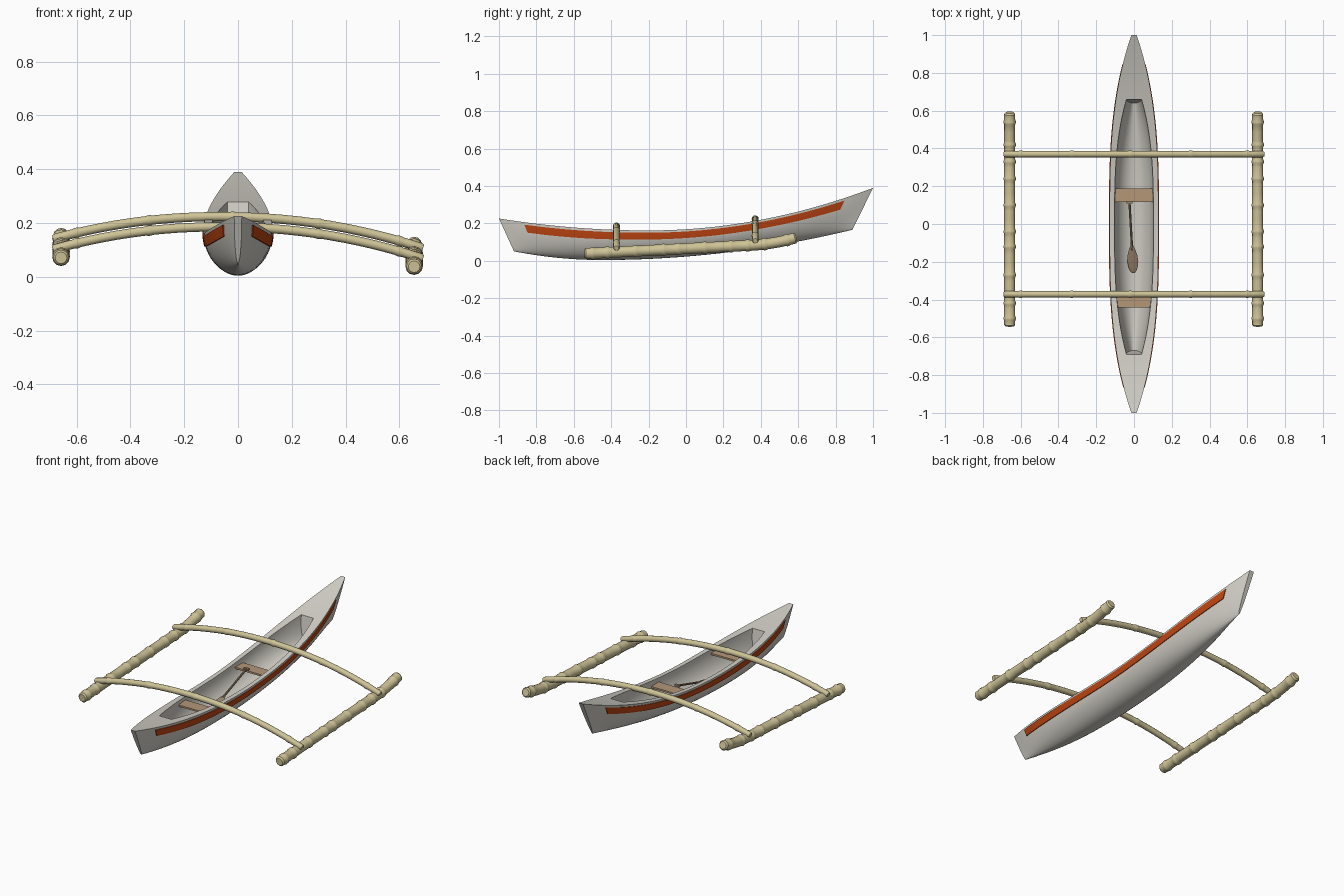
import bpy, bmesh, math
from mathutils import Vector

if "Cube" in bpy.data.objects:
    bpy.data.objects.remove(bpy.data.objects["Cube"])


def material(name, rgb):
    m = bpy.data.materials.new(name)
    m.use_nodes = True
    m.diffuse_color = (*rgb, 1)
    m.node_tree.nodes["Principled BSDF"].inputs["Base Color"].default_value = (*rgb, 1)
    return m


HULL = material("hull_grey", (0.65, 0.63, 0.57))
ORANGE = material("stripe_orange", (0.52, 0.06, 0.006))
BAMBOO = material("bamboo", (0.62, 0.55, 0.31))
WOOD = material("bench_wood", (0.46, 0.31, 0.19))
DARK = material("paddle_wood", (0.34, 0.24, 0.15))


def grid(bm, rows, cyclic=False, caps=False, skip=None):
    """Skin rows of points with quads, optionally closing the ends."""
    vs = [[bm.verts.new(p) for p in row] for row in rows]
    n = len(rows[0])
    for i in range(len(vs) - 1):
        for j in range(n if cyclic else n - 1):
            if skip and skip(i, j):
                continue
            k = (j + 1) % n
            bm.faces.new((vs[i][j], vs[i][k], vs[i + 1][k], vs[i + 1][j]))
    if caps:
        bm.faces.new(vs[0])
        bm.faces.new(vs[-1])


def finish(name, bm, mat, smooth=True):
    bmesh.ops.remove_doubles(bm, verts=bm.verts, dist=1e-5)
    bmesh.ops.recalc_face_normals(bm, faces=bm.faces)
    me = bpy.data.meshes.new(name)
    bm.to_mesh(me)
    bm.free()
    me.materials.append(mat)
    ob = bpy.data.objects.new(name, me)
    bpy.context.collection.objects.link(ob)
    if smooth:
        bpy.ops.object.select_all(action='DESELECT')
        ob.select_set(True)
        bpy.context.view_layer.objects.active = ob
        bpy.ops.object.shade_smooth_by_angle(angle=math.radians(35))
    return ob


# Hull lines: sheer, keel and half widths along the length
FRONT, BACK = -0.69, 0.66


def sheer(y):
    return 0.162 + (0.158 if y > -0.2 else 0.1) * (y + 0.2) ** 2


def keel(y):
    return 0.004 + (0.09 if y > -0.45 else 0.21) * (y + 0.45) ** 2


def beam_width(s):
    return 0.014 + 0.115 * (1 - abs(s) ** 3)


def cockpit_width(s):
    if FRONT <= s <= BACK:
        u = s / (BACK if s > 0 else -FRONT)
        return 0.04 + 0.063 * (1 - abs(u) ** 3)
    return min(0.04, beam_width(s) * 0.6)


def hull_point(s, h, width):
    yb = s * (0.89 if s > 0 else 0.92)
    x = width * math.sqrt(max(0, 1 - (1 - h) ** 2))
    return Vector((x, yb + (s - yb) * h, keel(yb) + (sheer(s) - keel(yb)) * h))


def spaced(a, b, n):
    return [a + (b - a) * i / n for i in range(n + 1)]


# Hull: outer skin, deck ring and hollow cockpit in one closed mesh
stations = spaced(-1, FRONT, 10)[:-1] + spaced(FRONT, BACK, 32) + spaced(BACK, 1, 10)[1:]
angles = spaced(0, math.pi, 24)
bm = bmesh.new()
outer = []
for s in stations:
    row = []
    for a in angles:
        p = hull_point(s, 1 - math.sin(a), beam_width(s))
        p.x = beam_width(s) * math.cos(a)
        row.append(p)
    outer.append(row)
grid(bm, outer, caps=True)
deck = [[Vector((x, s, sheer(s))) for x in
         (beam_width(s), cockpit_width(s), -cockpit_width(s), -beam_width(s))] for s in stations]
grid(bm, deck, skip=lambda i, j: j == 1 and FRONT - 1e-4 < stations[i] < BACK - 1e-4)
inner = []
for s in stations:
    if FRONT - 1e-4 < s < BACK + 1e-4:
        floor = keel(s) + 0.022
        inner.append([Vector((cockpit_width(s) * math.cos(a), s * (1 - 0.03 * math.sin(a)),
                              sheer(s) + (floor - sheer(s)) * math.sin(a))) for a in angles])
grid(bm, inner, caps=True)
finish("hull", bm, HULL)

# Painted side stripes
for side, sx in (("left", 1), ("right", -1)):
    bm = bmesh.new()
    rows = []
    for s in spaced(-0.87, 0.855, 60):
        row = []
        for h, out in ((0.92, -0.003), (0.92, 0.004), (0.8, 0.004), (0.68, 0.004), (0.68, -0.003)):
            p = hull_point(s, h, beam_width(s))
            row.append(Vector(((p.x + out) * sx, p.y, p.z)))
        rows.append(row)
    grid(bm, rows, cyclic=True, caps=True)
    finish(side + "_stripe", bm, ORANGE)


# Bamboo poles: round tube along a path with raised joints
def pole(name, path, start, end, radius, joints, mat=BAMBOO, sides=12):
    marks = [(t, 1) for t in spaced(start, end, 24)]
    marks = [m for m in marks if all(abs(m[0] - j) > 0.018 for j in joints)]
    for j in joints:
        marks += [(j - 0.013, 1), (j - 0.004, 1.13), (j + 0.004, 1.13), (j + 0.013, 1)]
    marks += [(start - 0.008, 0.75), (end + 0.008, 0.75)]
    rows = []
    for t, k in sorted(marks):
        c = path(t)
        d = (path(t + 0.01) - path(t - 0.01)).normalized()
        side = d.cross(Vector((0, 0, 1))).normalized()
        up = side.cross(d)
        rows.append([c + (side * math.cos(a) + up * math.sin(a)) * radius * k
                     for a in spaced(0, math.tau, sides)[:-1]])
    bm = bmesh.new()
    grid(bm, rows, cyclic=True, caps=True)
    finish(name, bm, mat)


# Floats: the right one rides slightly higher
for side, x, lift in (("left", 0.655, 0), ("right", -0.658, 0.033)):
    pole(side + "_float",
         lambda y: Vector((x, y, 0.065 + 0.05 * y + lift + 0.5 * max(0, y - 0.35) ** 2)),
         -0.535, 0.582, 0.029, [-0.5, -0.42, -0.27, -0.12, -0.04, 0.1, 0.24, 0.33, 0.42, 0.54])

# Arched cross beams
for name, y, peak, drop in (("front_beam", -0.372, 0.185, 0.095), ("rear_beam", 0.37, 0.223, 0.094)):
    pole(name, lambda x: Vector((x, y, peak - drop * (abs(x) / 0.67) ** 2.1 - 0.025 * x)),
         -0.68, 0.68, 0.017, [-0.6, -0.33, -0.02, 0.3, 0.6])


def box(name, center, size, mat):
    bm = bmesh.new()
    bmesh.ops.create_cube(bm, size=1)
    for v in bm.verts:
        v.co = Vector([c + a * b for c, a, b in zip(center, v.co, size)])
    finish(name, bm, mat, False)


# Benches
box("front_bench", (0, -0.405, 0.14), (0.184, 0.075, 0.01), WOOD)
box("rear_bench", (0, 0.152, 0.15), (0.206, 0.073, 0.01), WOOD)

# Paddle leaning on the rear bench
top, tip = Vector((-0.024, 0.115, 0.165)), Vector((-0.003, -0.26, 0.05))
pole("paddle_shaft", lambda t: top.lerp(tip, t), 0.01, 0.68, 0.006, [], DARK, 8)
box("paddle_grip", top, (0.03, 0.014, 0.012), DARK)
bm = bmesh.new()
rows = []
for t, w in ((0.6, 0.006), (0.66, 0.016), (0.75, 0.026), (0.84, 0.029), (0.92, 0.024), (0.97, 0.016), (1, 0.006)):
    c = top.lerp(tip, t)
    rows.append([c + Vector(o) for o in ((w, 0, 0), (0, 0, 0.005), (-w, 0, 0), (0, 0, -0.005))])
grid(bm, rows, cyclic=True, caps=True)
finish("paddle_blade", bm, DARK)
